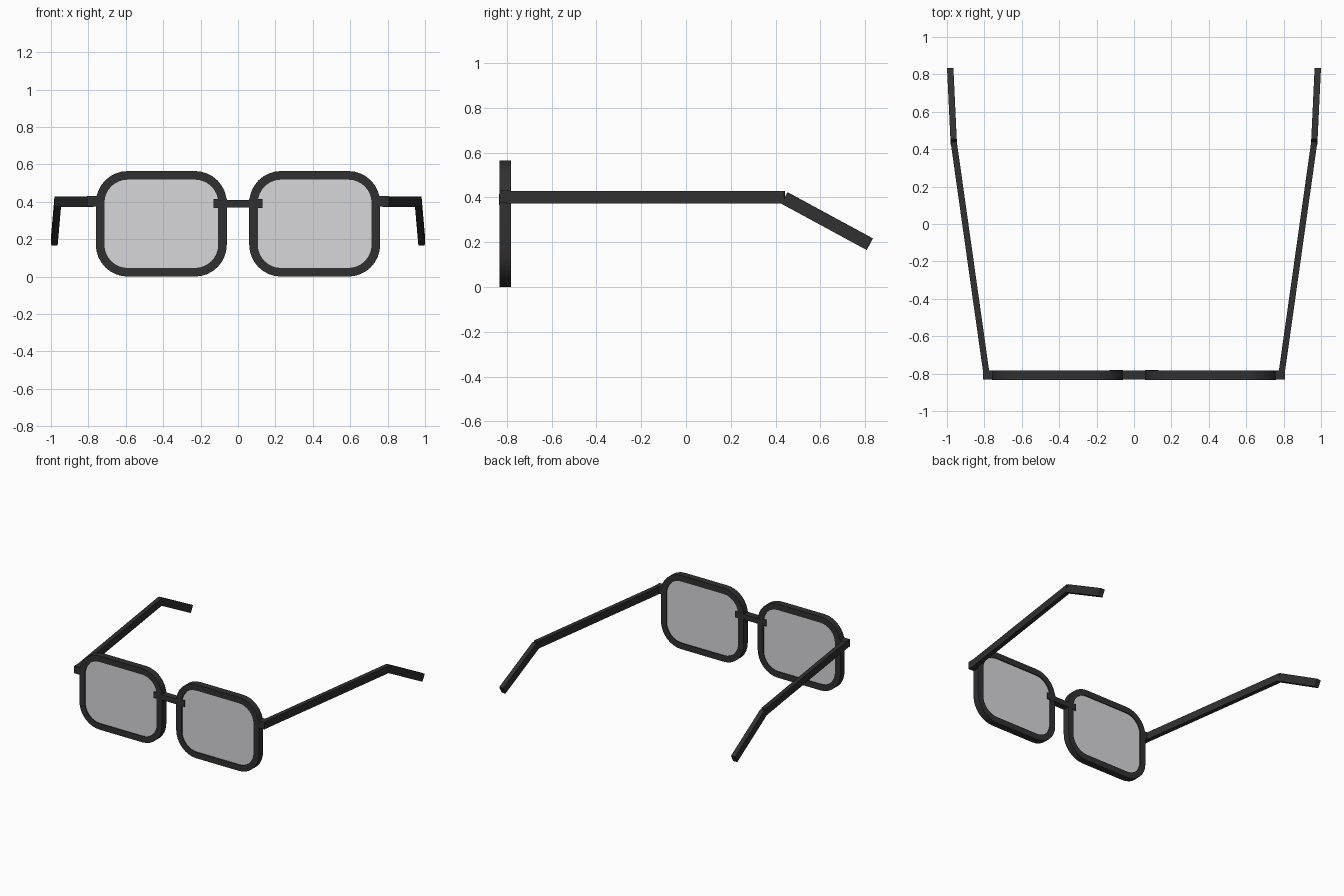
import bpy, bmesh, math
from mathutils import Vector

if "Cube" in bpy.data.objects:
    bpy.data.objects.remove(bpy.data.objects["Cube"])


def material(name, color):
    m = bpy.data.materials.new(name)
    m.diffuse_color = color
    m.use_nodes = True
    m.node_tree.nodes["Principled BSDF"].inputs["Base Color"].default_value = m.diffuse_color
    return m


FRAME = material("dark frame", (0.03, 0.03, 0.03, 1.0))
LENS = material("grey lens", (0.68, 0.68, 0.70, 0.55))


def finish(bm, name, mat, smooth=False):
    bmesh.ops.recalc_face_normals(bm, faces=bm.faces)
    me = bpy.data.meshes.new(name)
    bm.to_mesh(me)
    bm.free()
    me.materials.append(mat)
    ob = bpy.data.objects.new(name, me)
    bpy.context.collection.objects.link(ob)
    if smooth:
        bpy.ops.object.select_all(action='DESELECT')
        ob.select_set(True)
        bpy.context.view_layer.objects.active = ob
        bpy.ops.object.shade_smooth_by_angle(angle=math.radians(35))
    return ob


def outline(cx, cz, w, h, r, n=8):
    """Rounded rectangle as (x, z) points."""
    pts = []
    for k, (sx, sz) in enumerate([(1, 1), (-1, 1), (-1, -1), (1, -1)]):
        for i in range(n + 1):
            a = math.pi / 2 * (k + i / n)
            pts.append((cx + sx * (w / 2 - r) + r * math.cos(a),
                        cz + sz * (h / 2 - r) + r * math.sin(a)))
    return pts


def loop(bm, pts, y):
    return [bm.verts.new((x, y, z)) for x, z in pts]


def bridge(bm, a, b):
    for i in range(len(a)):
        j = (i + 1) % len(a)
        bm.faces.new((a[i], a[j], b[j], b[i]))


def beam(name, p, q, width, height):
    """Square-cut bar running from p to q."""
    p, q = Vector(p), Vector(q)
    d = (q - p).normalized()
    side = d.cross(Vector((0, 0, 1))).normalized()
    up = side.cross(d)
    bm = bmesh.new()
    rings = [[bm.verts.new(c + side * sx * width / 2 + up * sz * height / 2)
              for sx, sz in ((1, 1), (-1, 1), (-1, -1), (1, -1))] for c in (p, q)]
    bridge(bm, *rings)
    bm.faces.new(rings[0])
    bm.faces.new(rings[1])
    return finish(bm, name, FRAME)


Y0, Y1, YC = -0.833, -0.782, -0.8075
CX, CZ, W, H, R, T = 0.41, 0.282, 0.70, 0.564, 0.17, 0.046

for s, side in ((-1, "left"), (1, "right")):
    # Rim
    outer = outline(s * CX, CZ, W, H, R)
    inner = outline(s * CX, CZ, W - 2 * T, H - 2 * T, R - T)
    bm = bmesh.new()
    rings = [loop(bm, outer, Y0), loop(bm, outer, Y1), loop(bm, inner, Y1), loop(bm, inner, Y0)]
    for i in range(4):
        bridge(bm, rings[i], rings[(i + 1) % 4])
    finish(bm, side + "_rim", FRAME, True)

    # Lens
    bm = bmesh.new()
    a, b = loop(bm, inner, YC - 0.018), loop(bm, inner, YC + 0.018)
    bridge(bm, a, b)
    bm.faces.new(a)
    bm.faces.new(b)
    finish(bm, side + "_lens", LENS)

    # Bridge clamp, hinge block, temple arm and ear tip
    beam(side + "_bridge_clamp", (s * 0.06, YC, 0.390), (s * 0.13, YC, 0.390), 0.053, 0.048)
    beam(side + "_hinge", (s * 0.74, YC, 0.402), (s * 0.807, YC, 0.402), 0.05, 0.055)
    beam(side + "_temple", (s * 0.789, -0.80, 0.400), (s * 0.964, 0.44, 0.400), 0.033, 0.056)
    beam(side + "_ear_tip", (s * 0.964, 0.44, 0.397), (s * 0.982, 0.82, 0.191), 0.034, 0.058)

# Nose bridge
beam("nose_bridge", (-0.08, YC, 0.388), (0.08, YC, 0.388), 0.05, 0.04)
